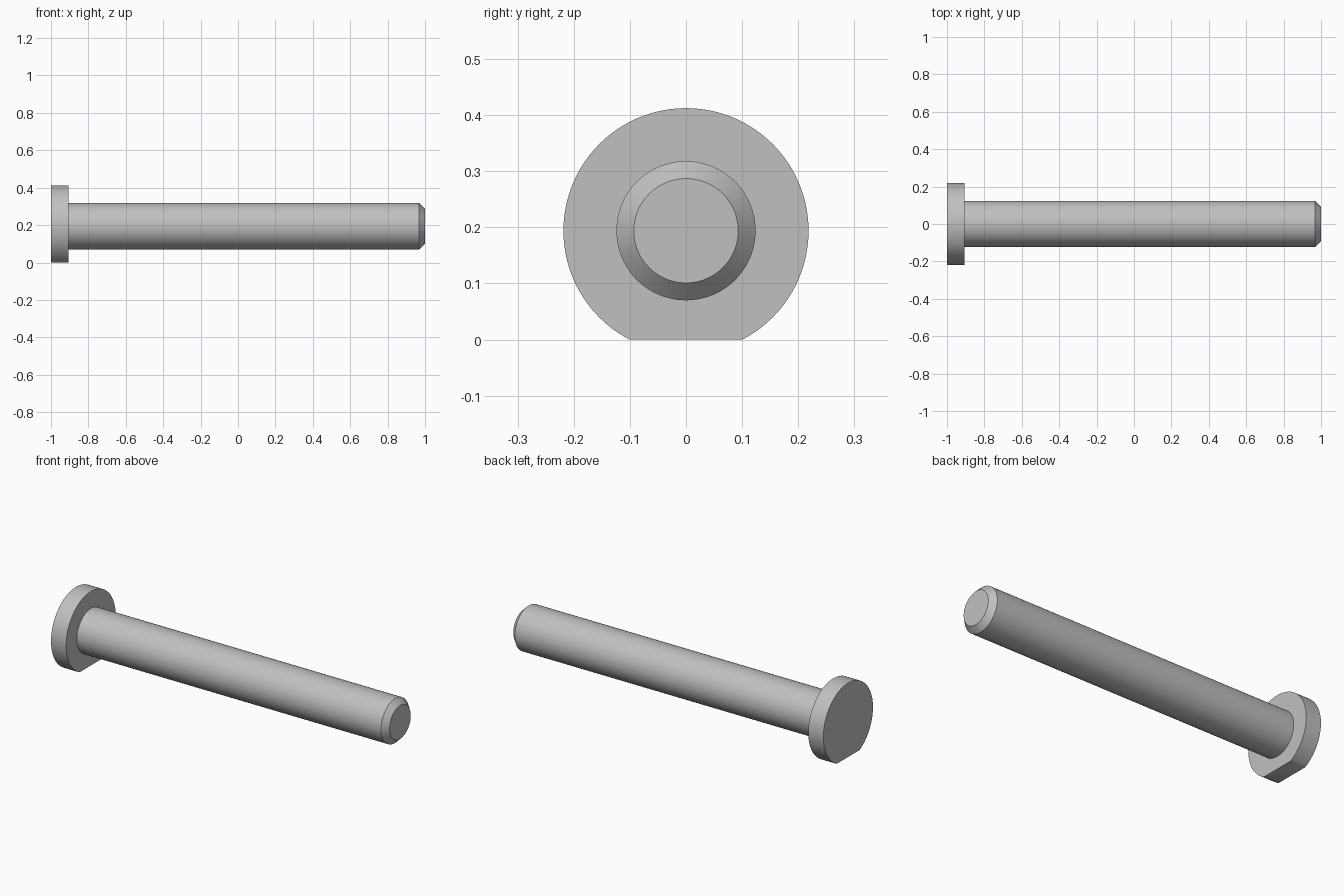
import bpy, bmesh, math
from mathutils import Matrix

cube = bpy.data.objects.get("Cube")
if cube:
    bpy.data.objects.remove(cube, do_unlink=True)

AXIS_Z = 0.194
SEGMENTS = 96
HEAD_R, SHAFT_R, CHAMFER = 0.2185, 0.124, 0.031
SHOULDER_X = -0.907

steel = bpy.data.materials.new("grey steel")
steel.use_nodes = True
colour = (0.53, 0.53, 0.53, 1)
steel.diffuse_color = colour
steel.node_tree.nodes["Principled BSDF"].inputs["Base Color"].default_value = colour

# Turned profile: head, shoulder, shaft and chamfered tip (x, radius)
profile = [(-1, HEAD_R), (SHOULDER_X, HEAD_R), (SHOULDER_X, SHAFT_R),
           (1 - CHAMFER, SHAFT_R), (1, SHAFT_R - CHAMFER)]
bm = bmesh.new()
rings = []
for x, r in profile:
    angles = [math.tau * i / SEGMENTS for i in range(SEGMENTS)]
    rings.append([bm.verts.new((x, r * math.cos(a), r * math.sin(a))) for a in angles])
for a, b in zip(rings, rings[1:]):
    for i in range(SEGMENTS):
        j = (i + 1) % SEGMENTS
        bm.faces.new((a[i], a[j], b[j], b[i]))
bm.faces.new(rings[0])
bm.faces.new(rings[-1])
bmesh.ops.transform(bm, matrix=Matrix.Translation((0, 0, AXIS_Z)), verts=bm.verts)

# Flat milled on the underside of the head
cut = bmesh.ops.bisect_plane(bm, geom=bm.verts[:] + bm.edges[:] + bm.faces[:],
                             plane_co=(0, 0, 0), plane_no=(0, 0, 1), clear_inner=True)
edges = [e for e in cut["geom_cut"] if isinstance(e, bmesh.types.BMEdge)]
bmesh.ops.edgeloop_fill(bm, edges=edges)
bmesh.ops.recalc_face_normals(bm, faces=bm.faces)

mesh = bpy.data.meshes.new("headed_pin")
bm.to_mesh(mesh)
bm.free()
mesh.materials.append(steel)
pin = bpy.data.objects.new("headed_pin", mesh)
bpy.context.collection.objects.link(pin)

# Smooth round walls with crisp edges
bpy.ops.object.select_all(action='DESELECT')
pin.select_set(True)
bpy.context.view_layer.objects.active = pin
bpy.ops.object.shade_smooth_by_angle(angle=math.radians(30))
